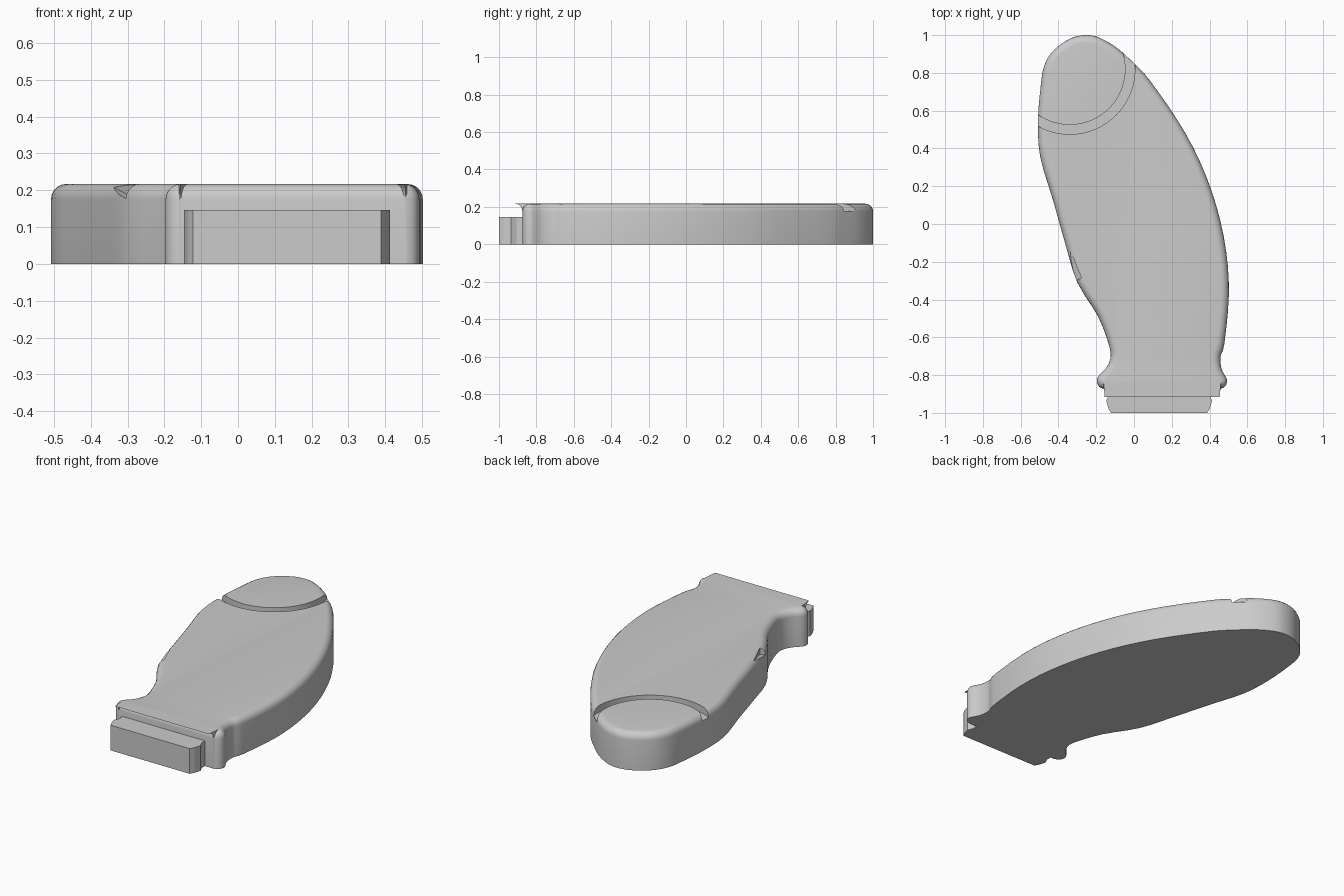
import bpy, bmesh, math
from mathutils import Vector

cube = bpy.data.objects.get("Cube")
if cube:
    bpy.data.objects.remove(cube, do_unlink=True)

HEIGHT, ROUND = 0.217, 0.041

grey = bpy.data.materials.new("light_grey")
grey.use_nodes = True
colour = (0.6, 0.6, 0.6, 1)
grey.diffuse_color = colour
grey.node_tree.nodes["Principled BSDF"].inputs["Base Color"].default_value = colour


def loft(name, loops, ring=False):
    """Skin closed loops of points; cap the ends, or join last to first."""
    bm = bmesh.new()
    rows = [[bm.verts.new(p) for p in loop] for loop in loops]
    n = len(rows[0])
    pairs = list(zip(rows, rows[1:]))
    if ring:
        pairs.append((rows[-1], rows[0]))
    else:
        bm.faces.new(rows[0])
        bm.faces.new(rows[-1])
    for a, b in pairs:
        for i in range(n):
            j = (i + 1) % n
            bm.faces.new((a[i], a[j], b[j], b[i]))
    bmesh.ops.recalc_face_normals(bm, faces=bm.faces[:])
    mesh = bpy.data.meshes.new(name)
    bm.to_mesh(mesh)
    bm.free()
    mesh.materials.append(grey)
    obj = bpy.data.objects.new(name, mesh)
    bpy.context.collection.objects.link(obj)
    return obj


def activate(obj):
    bpy.ops.object.select_all(action='DESELECT')
    obj.select_set(True)
    bpy.context.view_layer.objects.active = obj


def cut(target, cutter):
    activate(target)
    mod = target.modifiers.new("cut", 'BOOLEAN')
    mod.operation, mod.solver, mod.object = 'DIFFERENCE', 'EXACT', cutter
    bpy.ops.object.modifier_apply(modifier=mod.name)
    bpy.data.objects.remove(cutter, do_unlink=True)


def smooth_loop(points, steps=3):
    """Closed Catmull-Rom curve through the points."""
    pts = [Vector(p) for p in points]
    n, out = len(pts), []
    for i in range(n):
        a, b, c, d = (pts[(i + k) % n] for k in (-1, 0, 1, 2))
        for s in range(steps):
            t = s / steps
            out.append(0.5 * (2 * b + (c - a) * t + (2 * a - 5 * b + 4 * c - d) * t ** 2
                              + (3 * b - a - 3 * c + d) * t ** 3))
    return out


def inset(loop, dist):
    n, out = len(loop), []
    for i in range(n):
        t = (loop[(i + 1) % n] - loop[i - 1]).normalized()
        out.append(loop[i] + Vector((-t.y, t.x)) * dist)
    return out


def at_z(loop, z):
    return [(p[0], p[1], z) for p in loop]


def arc(cx, cy, r, angles):
    return [(cx + r * math.cos(math.radians(a)), cy + r * math.sin(math.radians(a)))
            for a in angles]


# Handle body: curved outline with a rounded top edge
tip = [(-0.18, 0.985), (-0.25, 1.0), (-0.33, 0.985), (-0.42, 0.925), (-0.475, 0.84)]
left_side = [(-0.495, 0.72), (-0.508, 0.55), (-0.497, 0.357), (-0.43, 0.13), (-0.365, -0.1),
             (-0.30, -0.31), (-0.19, -0.49), (-0.13, -0.65), (-0.126, -0.715), (-0.15, -0.765)]
right_side = [(0.463, -0.765), (0.458, -0.7), (0.478, -0.636), (0.502, -0.38), (0.488, -0.145),
              (0.435, 0.10), (0.345, 0.34), (0.23, 0.55), (0.08, 0.765), (0, 0.85), (-0.087, 0.93)]
left_knob = arc(-0.154, -0.831, 0.043, (135, 180, 225, 270))
right_knob = arc(0.45, -0.831, 0.043, (-90, -45, 0, 45))
front_edge = [(-0.11, -0.874), (0.41, -0.874)]
outline = smooth_loop(tip + left_side + left_knob + front_edge + right_knob + right_side)

loops = [at_z(outline, 0)]
for step in range(6):
    a = math.radians(90 * step / 5)
    loops.append(at_z(inset(outline, ROUND * (1 - math.cos(a))),
                      HEIGHT - ROUND + ROUND * math.sin(a)))
body = loft("handle_body", loops)

# Curved groove across the rounded end
circle = range(0, 360, 5)
outer = arc(-0.34, 0.82, 0.345, circle)
inner = arc(-0.34, 0.82, 0.295, circle)
low, high = HEIGHT - 0.04, HEIGHT + 0.1
cut(body, loft("groove_cutter", [at_z(outer, low), at_z(outer, high),
                                 at_z(inner, high), at_z(inner, low)], ring=True))

# Sloping notch in the left edge as seen from above
notch = [(-0.355, -0.1), (-0.278, -0.285), (-0.35, -0.32), (-0.43, -0.13)]
floor = [HEIGHT, low, low, HEIGHT]
cut(body, loft("notch_cutter", [[(x, y, z) for (x, y), z in zip(notch, floor)],
                                at_z(notch, high)]))
activate(body)
bpy.ops.object.shade_smooth_by_angle(angle=math.radians(30))

# Connector tab at the front, mirrored about its own middle
half = [(0.266, -0.85), (0.266, -0.905), (0.28, -0.935), (0.269, -0.975), (0.255, -1.0)]
middle = 0.133
tab_outline = ([(middle - x, y) for x, y in half]
               + [(middle + x, y) for x, y in reversed(half)])
loft("connector_tab", [at_z(tab_outline, 0), at_z(tab_outline, 0.147)])
